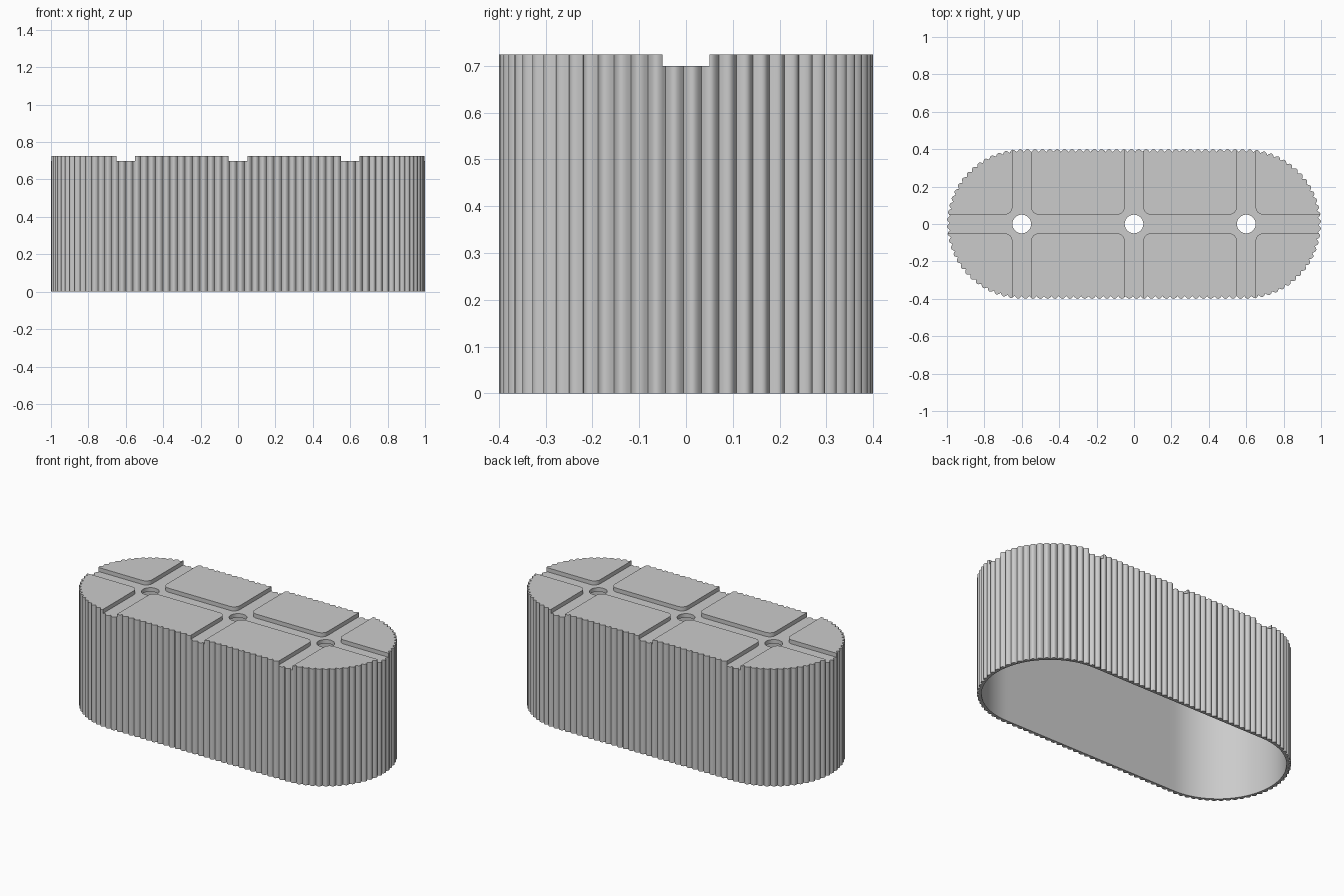
import bpy, bmesh, math

if "Cube" in bpy.data.objects:
    bpy.data.objects.remove(bpy.data.objects["Cube"])

HALF, R = 0.6, 0.4            # straight half length, end radius
H, GROOVE, FLOOR = 0.725, 0.70, 0.675
RIBS, STEPS, RIB_DEPTH = 124, 6, 0.015


def stadium_point(s, r):
    """Point at fraction s around the oval, offset to radius r."""
    straight, arc = 2 * HALF, math.pi * R
    d = (s % 1.0) * 2 * (straight + arc)
    sign = 1
    if d >= straight + arc:
        d -= straight + arc
        sign = -1
    if d < straight:
        x, y = -HALF + d, -r
    else:
        a = -math.pi / 2 + (d - straight) / R
        x, y = HALF + r * math.cos(a), r * math.sin(a)
    return sign * x, sign * y


def prism(name, outline, z0, z1):
    bm = bmesh.new()
    base = bm.faces.new([bm.verts.new((x, y, z0)) for x, y in outline])
    top = bmesh.ops.extrude_face_region(bm, geom=[base])["geom"]
    bmesh.ops.translate(bm, vec=(0, 0, z1 - z0),
                        verts=[g for g in top if isinstance(g, bmesh.types.BMVert)])
    bmesh.ops.recalc_face_normals(bm, faces=bm.faces)
    me = bpy.data.meshes.new(name)
    bm.to_mesh(me)
    bm.free()
    ob = bpy.data.objects.new(name, me)
    bpy.context.collection.objects.link(ob)
    return ob


def cut(body, cutter):
    mod = body.modifiers.new("cut", 'BOOLEAN')
    mod.operation, mod.solver, mod.object = 'DIFFERENCE', 'EXACT', cutter
    bpy.context.view_layer.objects.active = body
    bpy.ops.object.modifier_apply(modifier=mod.name)
    bpy.data.objects.remove(cutter)


# Ribbed oval shell: rounded ribs separated by sharp valleys
n = RIBS * STEPS
outer = [stadium_point(i / n, R - RIB_DEPTH
                       + RIB_DEPTH * math.sin(math.pi * (i % STEPS) / STEPS))
         for i in range(n)]
body = prism("ribbed_planter", outer, 0, H)

# Hollow, open underneath
cut(body, prism("cavity_cutter", [stadium_point(i / 160, 0.375) for i in range(160)],
                -0.1, FLOOR))

# Crossing drainage channels with rounded corners
w, f = 0.05, 0.04
half = [(1.1, w)]
for cx in (HALF, 0, -HALF):
    arc = [(f * (1 - math.sin(t)), f * (1 - math.cos(t)))
           for t in [k * math.pi / 12 for k in range(7)]]
    right = [(cx + w + a, w + b) for a, b in arc]
    left = [(cx - w - a, w + b) for a, b in reversed(arc)]
    half += right + [(cx + w, 0.5), (cx - w, 0.5)] + left
half.append((-1.1, w))
cut(body, prism("channel_cutter", half + [(-x, -y) for x, y in half], GROOVE, H + 0.1))

# Drain holes
for cx in (-HALF, 0, HALF):
    ring = [(cx + 0.05 * math.cos(k * math.pi / 16), 0.05 * math.sin(k * math.pi / 16))
            for k in range(32)]
    cut(body, prism("hole_cutter", ring, 0.6, 0.8))

bpy.ops.object.select_all(action='DESELECT')
body.select_set(True)
bpy.context.view_layer.objects.active = body
bpy.ops.object.shade_smooth_by_angle(angle=math.radians(35))
